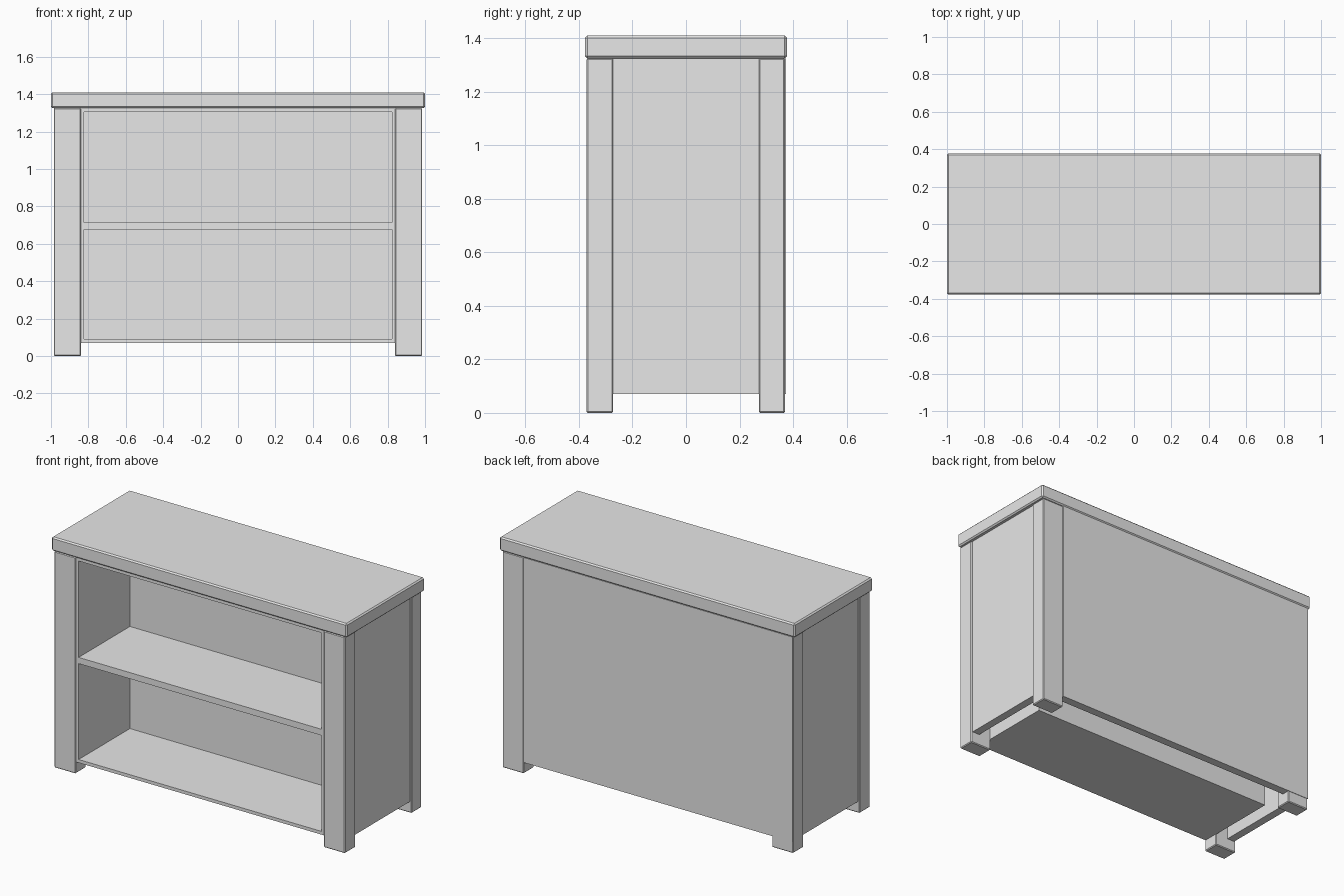
import bpy
from mathutils import Vector

cube = bpy.data.objects.get("Cube")
if cube:
    bpy.data.objects.remove(cube, do_unlink=True)

# Single plain finish
grey = bpy.data.materials.new("plain_grey")
grey.use_nodes = True
colour = (0.8, 0.8, 0.8, 1)
grey.diffuse_color = colour
grey.node_tree.nodes["Principled BSDF"].inputs["Base Color"].default_value = colour


def box(name, low, high, bevel=0):
    """Box between two opposite corners, with optional chamfered edges."""
    low, high = Vector(low), Vector(high)
    bpy.ops.mesh.primitive_cube_add(size=1, location=(low + high) / 2)
    obj = bpy.context.object
    obj.name = name
    obj.scale = high - low
    bpy.ops.object.transform_apply(location=False, rotation=False, scale=True)
    obj.data.materials.append(grey)
    if bevel:
        mod = obj.modifiers.new("soft_edge", "BEVEL")
        mod.width = bevel
        mod.segments = 1
    return obj


HALF_W, BASE, TOP = 0.843, 0.07, 1.325   # inner case
FRONT, BACK = -0.366, 0.16
BOARD = 0.02

# Worktop
box("worktop", (-1, -0.377, TOP), (1, 0.377, 1.41), 0.008)

# Corner legs and recessed side panels
for side, sx in (("right", -1), ("left", 1)):
    x0, x1 = sorted((sx * 0.84, sx * 0.985))
    for end, y0, y1 in (("front", -0.372, -0.272), ("back", 0.272, 0.37)):
        box(f"{end}_{side}_leg", (x0, y0, 0), (x1, y1, TOP), 0.005)
    x0, x1 = sorted((sx * 0.925, sx * 0.975))
    box(f"{side}_side_panel", (x0, -0.275, BASE), (x1, 0.275, TOP))
    # Inner case sides
    x0, x1 = sorted((sx * (HALF_W - BOARD), sx * HALF_W))
    box(f"{side}_case_wall", (x0, FRONT, BASE), (x1, BACK, TOP))

# Outer back panel
box("back_panel", (-0.983, 0.322, BASE), (0.84, 0.373, TOP))

# Inner case boards and shelf
inner = HALF_W - BOARD
for name, z0, z1 in (("case_floor", BASE, BASE + BOARD),
                     ("middle_shelf", 0.677, 0.715),
                     ("case_ceiling", TOP - BOARD, TOP)):
    box(name, (-inner, FRONT, z0), (inner, BACK, z1))
box("case_back", (-inner, BACK - 0.03, BASE + BOARD), (inner, BACK, TOP - BOARD))
